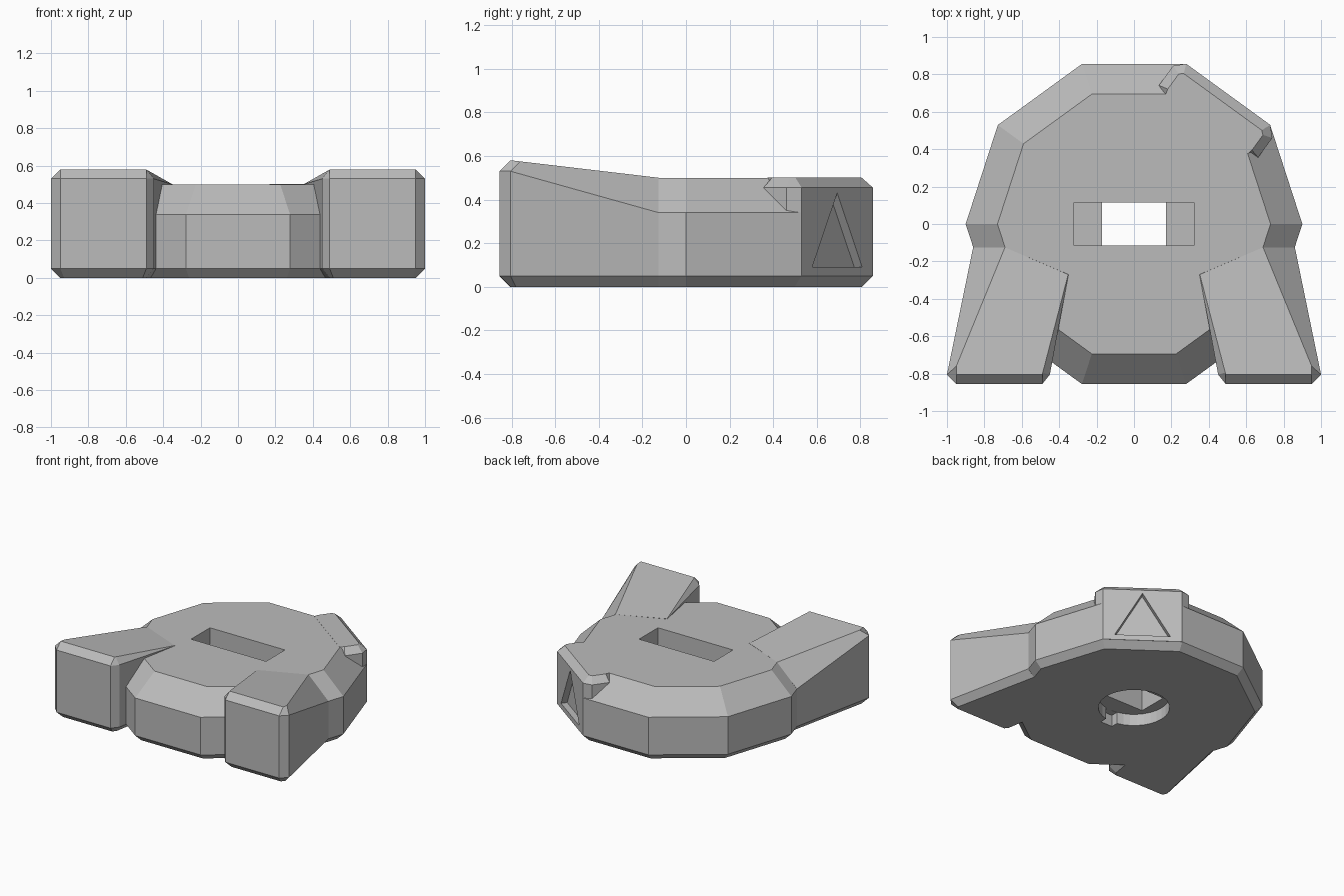
import bpy, bmesh, math
from mathutils import Vector

cube = bpy.data.objects.get("Cube")
if cube:
    bpy.data.objects.remove(cube)

grey = bpy.data.materials.new("plain_grey")
grey.use_nodes = True
colour = (0.5, 0.5, 0.5, 1)
grey.diffuse_color = colour
grey.node_tree.nodes["Principled BSDF"].inputs["Base Color"].default_value = colour


def loft(name, rings):
    """Closed solid skinned through matching rings of points."""
    bm = bmesh.new()
    loops = [[bm.verts.new(p) for p in ring] for ring in rings]
    n = len(loops[0])
    for low, high in zip(loops, loops[1:]):
        for i in range(n):
            j = (i + 1) % n
            bm.faces.new((low[i], low[j], high[j], high[i]))
    bm.faces.new(loops[0])
    bm.faces.new(loops[-1])
    bmesh.ops.recalc_face_normals(bm, faces=bm.faces)
    mesh = bpy.data.meshes.new(name)
    bm.to_mesh(mesh)
    bm.free()
    mesh.materials.append(grey)
    obj = bpy.data.objects.new(name, mesh)
    bpy.context.collection.objects.link(obj)
    return obj


def polygon(radius, z, sides):
    return [(radius * math.cos(math.tau * i / sides),
             radius * math.sin(math.tau * i / sides), z) for i in range(sides)]


def box(name, x, y0, y1, z0, z1):
    return loft(name, [[(-x, y0, z), (x, y0, z), (x, y1, z), (-x, y1, z)] for z in (z0, z1)])


def cut(cutter, *targets):
    cutter.hide_render = True
    for target in targets:
        mod = target.modifiers.new("cut", 'BOOLEAN')
        mod.operation, mod.solver, mod.object = 'DIFFERENCE', 'EXACT', cutter
        bpy.context.view_layer.objects.active = target
        bpy.ops.object.modifier_apply(modifier=mod.name)
    bpy.data.objects.remove(cutter)


# Ten-sided body with chamfered base and sloping shoulder
body = loft("body", [polygon(r, z, 10) for r, z in
                     ((0.848, 0), (0.9, 0.05), (0.9, 0.34), (0.73, 0.5))])

# Flared front arms with chamfered edges and a rising top
foot = [(0.86, -0.125), (1, -0.805), (0.95, -0.855), (0.49, -0.855), (0.45, -0.805), (0.35, -0.27)]
sole = [(0.81, -0.125), (0.95, -0.78), (0.93, -0.805), (0.51, -0.805), (0.49, -0.78), (0.40, -0.25)]
crown = [(0.69, -0.125, 0.5), (0.95, -0.76, 0.575), (0.95, -0.805, 0.58),
         (0.49, -0.805, 0.58), (0.488, -0.795, 0.578), (0.352, -0.27, 0.501)]
rim = [0.34, 0.53, 0.53, 0.53, 0.53, 0.5]
arm_rings = [[(x, y, 0) for x, y in sole],
             [(x, y, 0.05) for x, y in foot],
             [(x, y, z) for (x, y), z in zip(foot, rim)],
             crown]
for name, side in (("left_arm", 1), ("right_arm", -1)):
    loft(name, [[(side * x, y, z) for x, y, z in ring] for ring in arm_rings])

# Raised block on one rear side, laid out as (along, outward, up)
outward = Vector((math.cos(math.radians(54)), math.sin(math.radians(54)), 0))
along = Vector((-outward.y, outward.x, 0))


def on_side(points):
    return [along * t + outward * n + Vector((0, 0, z)) for t, n, z in points]


def half_to_full(half, z):
    return [(t, n, z) for t, n in half] + [(-t, n, z) for t, n in reversed(half)]


outline = [(0.278, 0.857), (0.328, 0.807), (0.328, 0.678), (0.278, 0.657)]
inset = [(0.258, 0.807), (0.278, 0.79), (0.278, 0.69), (0.27, 0.657)]
block = loft("rear_block", [on_side(half_to_full(h, z)) for h, z in
                            ((outline, 0.05), (outline, 0.455), (inset, 0.501))])

# Triangular recess in the block face
triangle = [(-0.195, 0.09), (0.195, 0.09), (0, 0.43)]
cut(loft("triangle_cutter", [on_side([(t, n, z) for t, z in triangle]) for n in (0.812, 0.95)]),
    body, block)

# Top slot, through hole, round socket below and its key notch
cut(box("slot_cutter", 0.32, -0.115, 0.115, 0.28, 0.7), body)
cut(box("hole_cutter", 0.17, -0.114, 0.114, -0.1, 0.6), body)
cut(loft("socket_cutter", [polygon(0.25, z, 32) for z in (-0.1, 0.09)]), body)
cut(box("key_cutter", 0.05, -0.3, -0.2, -0.1, 0.089), body)
